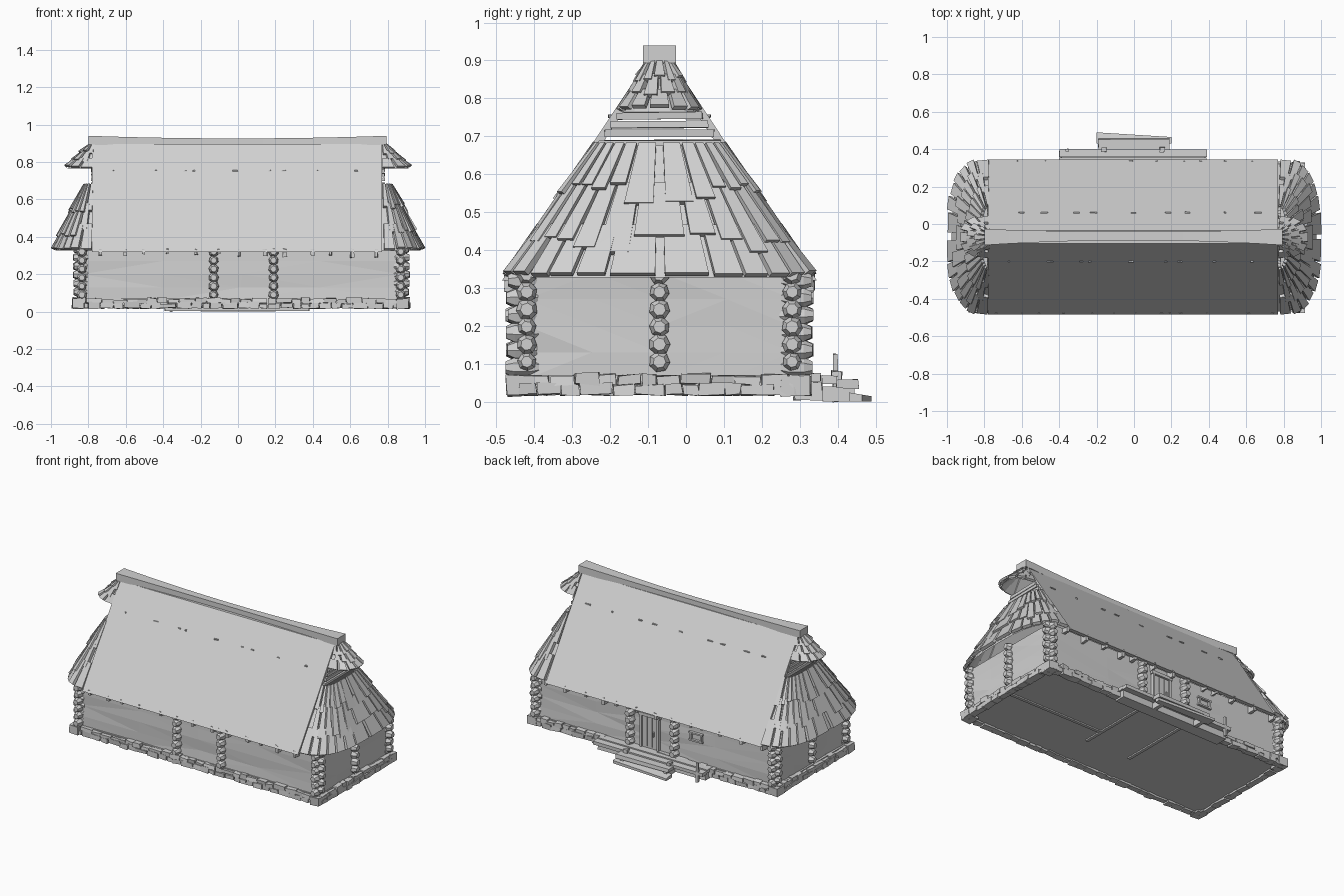
import bpy, bmesh, math, random
from mathutils import Vector, Matrix

random.seed(4)
if "Cube" in bpy.data.objects:
    bpy.data.objects.remove(bpy.data.objects["Cube"])

grey = bpy.data.materials.new("plain_grey")
grey.use_nodes = True
GREY = (0.64, 0.64, 0.64, 1)
grey.diffuse_color = GREY
grey.node_tree.nodes["Principled BSDF"].inputs["Base Color"].default_value = GREY

MID = -0.07          # y of the ridge
EAVE = 0.32
WALL_X = (-0.835, 0.87)
WALL_Y = (-0.42, 0.28)
POSTS_X = (-0.835, -0.13, 0.19, 0.87)


def finish(name, bm):
    bmesh.ops.recalc_face_normals(bm, faces=bm.faces)
    mesh = bpy.data.meshes.new(name)
    bm.to_mesh(mesh)
    bm.free()
    mesh.materials.append(grey)
    ob = bpy.data.objects.new(name, mesh)
    bpy.context.collection.objects.link(ob)


def box(bm, x, y, z, jitter=0.0):
    verts = bmesh.ops.create_cube(bm, size=1)["verts"]
    for v in verts:
        v.co = Vector([(r[0] + r[1]) / 2 + c * (r[1] - r[0]) + random.uniform(-jitter, jitter)
                       for r, c in zip((x, y, z), v.co)])


def prism(bm, ring_a, ring_b):
    """Closed solid between two matching rings of points."""
    a = [bm.verts.new(p) for p in ring_a]
    b = [bm.verts.new(p) for p in ring_b]
    n = len(a)
    bm.faces.new(a)
    bm.faces.new(b[::-1])
    for i in range(n):
        j = (i + 1) % n
        bm.faces.new((a[i], b[i], b[j], a[j]))


def log(bm, centre, length, axis):
    """Short faceted log end along X or Y with hewn, tapering tips."""
    turn = Matrix.Rotation(math.pi / 2, 4, 'Y' if axis == 'X' else 'X')
    spin = Matrix.Rotation(random.uniform(0, 1), 4, 'Z')
    r = random.uniform(0.025, 0.029)
    body, tip = length * 0.45, length * 0.275
    for offset, depth, r1, r2 in ((0, body, r, r),
                                  ((body + tip) / 2, tip, r, r * 0.6),
                                  (-(body + tip) / 2, tip, r * 0.6, r)):
        place = Matrix.Translation(centre) @ turn @ Matrix.Translation((0, 0, offset)) @ spin
        bmesh.ops.create_cone(bm, cap_ends=True, segments=7, radius1=r1, radius2=r2,
                              depth=depth, matrix=place)


# Uneven plastered walls and ceiling
bm = bmesh.new()
for y in WALL_Y:
    box(bm, WALL_X, (y - 0.012, y + 0.012), (0.06, 0.34))
for x in WALL_X:
    box(bm, (x - 0.012, x + 0.012), WALL_Y, (0.06, 0.34))
bmesh.ops.subdivide_edges(bm, edges=bm.edges, cuts=3, use_grid_fill=True)
for v in bm.verts:
    v.co += Vector((random.uniform(-1, 1), random.uniform(-1, 1), 0)) * 0.004
bmesh.ops.triangulate(bm, faces=bm.faces)
box(bm, WALL_X, WALL_Y, (0.325, 0.335))
finish("walls", bm)

# Stacked log ends at corners and partitions
bm = bmesh.new()
for k in range(6):
    z = 0.09 + k * 0.046
    for x in POSTS_X:
        for y, s in zip(WALL_Y, (-1, 1)):
            log(bm, (x, y + s * 0.012, z), random.uniform(0.075, 0.09), 'Y')
    for y in (WALL_Y[0], MID, WALL_Y[1]):
        for x, s in zip(WALL_X, (-1, 1)):
            log(bm, (x + s * 0.006, y, z + 0.015), random.uniform(0.07, 0.085), 'X')
finish("log_ends", bm)

# Floor slab and the beams beneath it
bm = bmesh.new()
box(bm, (-0.86, 0.89), (-0.44, 0.3), (0.03, 0.07))
for x in (-0.13, 0.19):
    box(bm, (x - 0.01, x + 0.01), (-0.2, 0.29), (0.022, 0.04))
box(bm, (0.19, 0.87), (MID - 0.01, MID + 0.01), (0.022, 0.04))
finish("floor", bm)

# Two rough courses of foundation stones
bm = bmesh.new()
for z0, z1 in ((0.018, 0.047), (0.045, 0.07)):
    for along_x, lo, hi, lines in ((True, -0.86, 0.89, (-0.445, 0.305)),
                                   (False, -0.44, 0.3, (-0.86, 0.895))):
        for line in lines:
            p = lo
            while p < hi:
                q = min(p + random.uniform(0.04, 0.09), hi)
                w = random.uniform(0.016, 0.025)
                span, across = (p, q - 0.003), (line - w, line + w)
                x, y = (span, across) if along_x else (across, span)
                box(bm, x, y, (z0, z1 + random.uniform(-0.006, 0.006)), 0.004)
                p = q
for x in (-0.855, 0.88):
    for y in (-0.435, 0.29):
        box(bm, (x - 0.033, x + 0.033), (y - 0.038, y + 0.038), (0.016, 0.068), 0.004)
finish("foundation_stones", bm)

# Main roof slopes
bm = bmesh.new()
for s in (-1, 1):
    ring = [(MID + s * 0.415, EAVE), (MID + s * 0.035, 0.895), (MID, 0.895), (MID, 0.87),
            (MID + s * 0.025, 0.87), (MID + s * 0.39, EAVE)]
    prism(bm, [(-0.78, *p) for p in ring], [(0.77, *p) for p in ring])
finish("main_roof", bm)

# Sagging ridge beam, bowed towards the middle
bm = bmesh.new()
STEPS = 12
rings = []
for i in range(STEPS + 1):
    t = i / STEPS * 2 - 1
    sag = 1 - t * t
    y0, y1 = MID - 0.043 + sag * 0.026, MID + 0.043 - sag * 0.014
    z0, z1 = 0.893 - sag * 0.01, 0.94 - sag * 0.014
    rings.append([bm.verts.new((t * 0.797 - 0.003, y, z))
                  for y, z in ((y0, z0), (y1, z0), (y1, z1), (y0, z1))])
for a, b in zip(rings, rings[1:]):
    for i in range(4):
        j = (i + 1) % 4
        bm.faces.new((a[i], b[i], b[j], a[j]))
bm.faces.new(rings[0])
bm.faces.new(rings[-1])
finish("ridge_beam", bm)

# Rafter tips under the eaves and slivers showing through the slopes
bm = bmesh.new()
for s in (-1, 1):
    for i in range(13):
        x = -0.75 + i * 0.125 + random.uniform(-0.03, 0.03)
        y, w = MID + s * 0.385, random.uniform(0.005, 0.011)
        box(bm, (x - w, x + w), (y - 0.022, y + 0.022), (random.uniform(0.29, 0.31), 0.335), 0.003)
    for i in range(9):
        x = -0.66 + i * 0.16 + random.uniform(-0.06, 0.06)
        y, w = MID + s * 0.124, random.uniform(0.005, 0.02)
        box(bm, (x - w, x + w), (y - 0.01, y + 0.01), (0.75, 0.756), 0.002)
finish("rafter_tips", bm)


def hip_point(side, angle, t, hip):
    """Point on a rounded half cone at one end of the roof; t runs down the slope."""
    z0, z1, d0, d1, w0, w1, power = hip
    c, s = max(math.cos(angle), 0) ** power, math.sin(angle)
    s = math.copysign(abs(s) ** power, s)
    d, w = d0 + (d1 - d0) * t, w0 + (w1 - w0) * t
    return Vector((side * (0.77 + d * c), MID + w * s, z0 + (z1 - z0) * t))


def hip_roof(name, side, hip, count, rows, thick):
    bm = bmesh.new()
    angles = [math.pi * (i / count - 0.5) for i in range(count + 1)]
    # smooth lining below the shingles
    for a, b in zip(angles, angles[1:]):
        bm.faces.new([bm.verts.new(hip_point(side, g, t, hip))
                      for g, t in ((a, 0), (b, 0), (b, 1), (a, 1))])
    for r, (t0, t1) in enumerate(rows):
        eave_row = r == 0
        shift = 0.5 * (r % 2)
        for i in range(count - (r % 2)):
            a = math.pi * ((i + shift + random.uniform(0.01, 0.1)) / count - 0.5)
            b = math.pi * ((i + shift + random.uniform(0.9, 0.99)) / count - 0.5)
            end = t1 + (0 if eave_row else random.uniform(-0.08, 0.08))
            q = [hip_point(side, g, t, hip) for g, t in ((a, t0), (b, t0), (b, end), (a, end))]
            n = (q[2] - q[0]).cross(q[3] - q[1]).normalized()
            if n.z < 0:
                n.negate()
            lift = random.uniform(0.004, 0.016)
            if abs(i + shift + 0.5 - count / 2) > count / 2 - 1.2:
                lift = 0.001   # keep the outer shingles flush with the main slopes
            low = [q[0], q[1], q[2] + n * lift, q[3] + n * lift]
            prism(bm, low, [p + n * thick for p in low])
    finish(name, bm)


LOWER = (0.675, 0.327, 0.04, 0.205, 0.16, 0.398, 0.7)
UPPER = (0.89, 0.765, 0.015, 0.145, 0.028, 0.1, 0.85)
for side, word in ((-1, "right_end"), (1, "left_end")):
    hip_roof("lower_hip_" + word, side, LOWER, 14, ((0.62, 1), (0.3, 0.76), (0, 0.4)), 0.019)
    hip_roof("upper_hip_" + word, side, UPPER, 7, ((0.6, 1), (0.28, 0.72), (0, 0.4)), 0.014)
    # Gable boards with smoke gaps between the two hips
    bm = bmesh.new()
    for z in (0.672, 0.698, 0.722, 0.745):
        w = 0.395 - (z - EAVE) * 0.664
        x = sorted((side * 0.77, side * 0.785))
        box(bm, x, (MID - w, MID + w), (z, z + 0.018), 0.002)
    finish("gable_boards_" + word, bm)

# Back door: frame, planks and handle
bm = bmesh.new()
yb = WALL_Y[1] + 0.012
box(bm, (-0.01, 0.105), (yb, yb + 0.008), (0.075, 0.28))
for x in (-0.022, 0.102):
    box(bm, (x, x + 0.014), (yb, yb + 0.02), (0.075, 0.3))
box(bm, (-0.028, 0.122), (yb, yb + 0.022), (0.28, 0.3))
for i in range(3):
    x = -0.006 + i * 0.036
    box(bm, (x, x + 0.033), (yb, yb + 0.013), (0.085, 0.275))
box(bm, (0.012, 0.019), (yb, yb + 0.025), (0.16, 0.19))
finish("back_door", bm)

# Small back window
bm = bmesh.new()
for x in (-0.325, -0.25):
    box(bm, (x, x + 0.012), (yb - 0.005, yb + 0.013), (0.21, 0.26))
for z in (0.205, 0.252):
    box(bm, (-0.33, -0.233), (yb - 0.005, yb + 0.015), (z, z + 0.01))
finish("back_window", bm)

# Porch deck on a solid low base
bm = bmesh.new()
box(bm, (-0.39, 0.38), (0.285, 0.36), (0.004, 0.052), 0.003)
for y0, y1, z in ((0.3, 0.355, 0.074), (0.358, 0.4, 0.068)):
    box(bm, (-0.4, 0.39), (y0, y1), (z - 0.022, z), 0.002)
finish("porch_deck", bm)

# Porch steps with side blocks
bm = bmesh.new()
box(bm, (-0.19, 0.19), (0.395, 0.455), (0.035, 0.06), 0.003)
prism(bm, [(-0.2, 0.43, 0), (0.2, 0.43, 0), (0.2, 0.465, 0), (-0.2, 0.49, 0)],
      [(-0.2, 0.43, 0.024), (0.2, 0.43, 0.024), (0.2, 0.465, 0.018), (-0.2, 0.49, 0.014)])
for x in (-0.16, 0.15):
    box(bm, (x - 0.012, x + 0.012), (0.36, 0.445), (0.0, 0.04))
    box(bm, (x - 0.014, x + 0.014), (0.385, 0.41), (0.05, 0.08), 0.003)
finish("porch_steps", bm)

# Leaning rail post
bm = bmesh.new()
box(bm, (-0.365, -0.35), (0.388, 0.402), (0.0, 0.125), 0.002)
finish("porch_post", bm)
